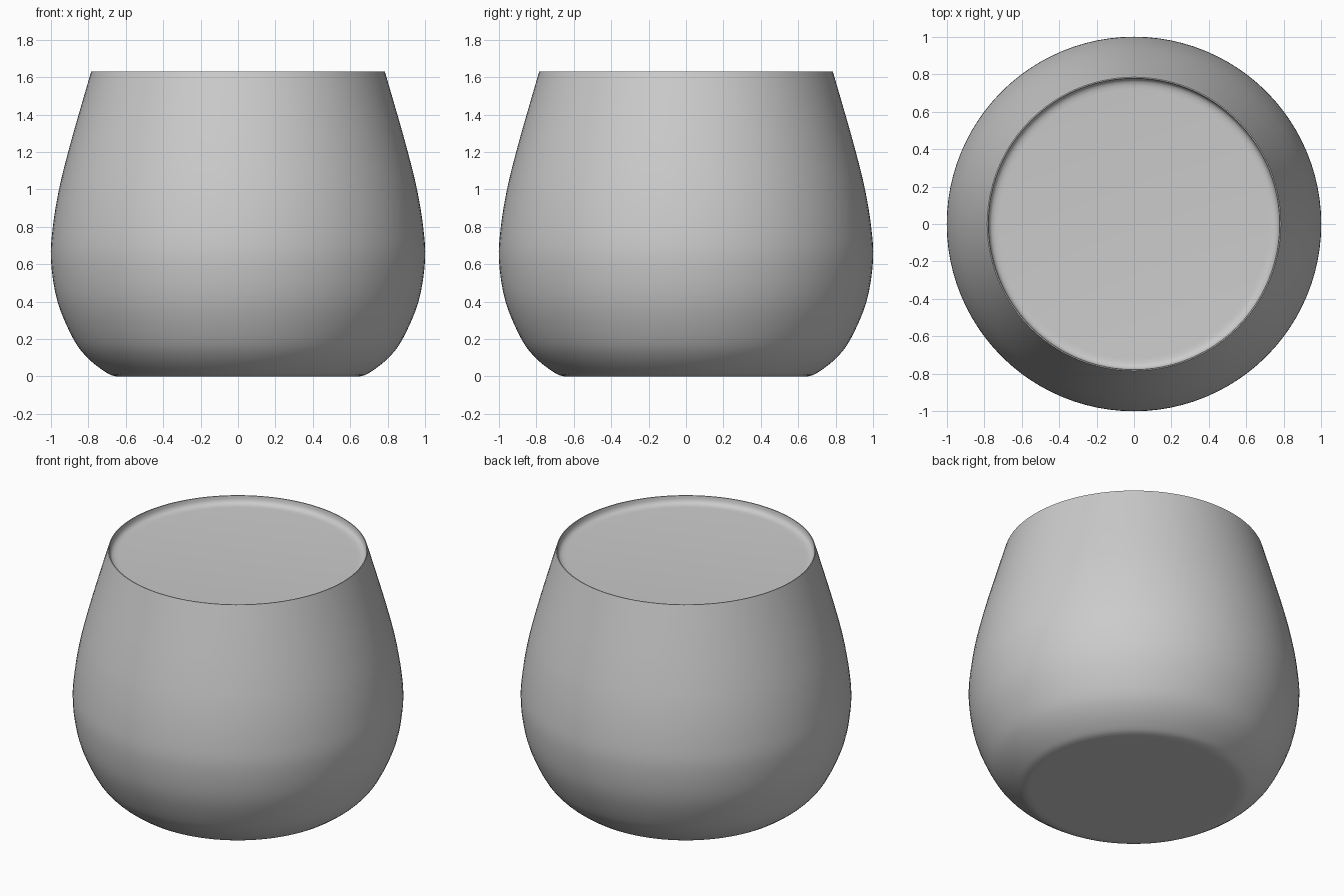
import bpy, bmesh, math

if "Cube" in bpy.data.objects:
    bpy.data.objects.remove(bpy.data.objects["Cube"])

SEGMENTS = 96


def smooth_profile(pts, steps=4):
    """Catmull-Rom interpolation through (radius, height) points."""
    ext = [pts[0]] + pts + [pts[-1]]
    out = []
    for a, b, c, d in zip(ext, ext[1:], ext[2:], ext[3:]):
        for s in range(steps):
            t = s / steps
            out.append(tuple(
                0.5 * (2 * q + (r - p) * t + (2 * p - 5 * q + 4 * r - s4) * t * t
                       + (3 * q - p - 3 * r + s4) * t ** 3)
                for p, q, r, s4 in zip(a, b, c, d)))
    return out + [pts[-1]]


def lathe(name, profile):
    """Spin a profile around z, welding the points on the axis."""
    bm = bmesh.new()
    verts = [bm.verts.new((r, 0, z)) for r, z in profile]
    edges = [bm.edges.new(pair) for pair in zip(verts, verts[1:])]
    bmesh.ops.spin(bm, geom=verts + edges, cent=(0, 0, 0), axis=(0, 0, 1),
                   angle=math.tau, steps=SEGMENTS, use_merge=True)
    bmesh.ops.remove_doubles(bm, verts=bm.verts, dist=0.0001)
    bmesh.ops.recalc_face_normals(bm, faces=bm.faces)
    mesh = bpy.data.meshes.new(name)
    bm.to_mesh(mesh)
    bm.free()
    obj = bpy.data.objects.new(name, mesh)
    bpy.context.collection.objects.link(obj)
    bpy.ops.object.select_all(action='DESELECT')
    bpy.context.view_layer.objects.active = obj
    obj.select_set(True)
    bpy.ops.object.shade_smooth_by_angle(angle=math.radians(35))
    return obj


# Rounded wall, from the base edge up to the rim
wall = smooth_profile([
    (0.65, 0.0), (0.70, 0.018), (0.80, 0.095), (0.88, 0.20), (0.965, 0.40),
    (1.0, 0.62), (0.99, 0.80), (0.957, 1.0), (0.908, 1.2), (0.852, 1.4),
    (0.785, 1.63)])

# Thin rim, then a concave fillet into the flat filled top
fill = [(0.779, 1.63), (0.777, 1.61), (0.771, 1.595), (0.76, 1.585),
        (0.742, 1.58), (0.72, 1.578), (0.0, 1.578)]

lathe("filled_cup", [(0.0, 0.0), (0.62, 0.0)] + wall + fill)
